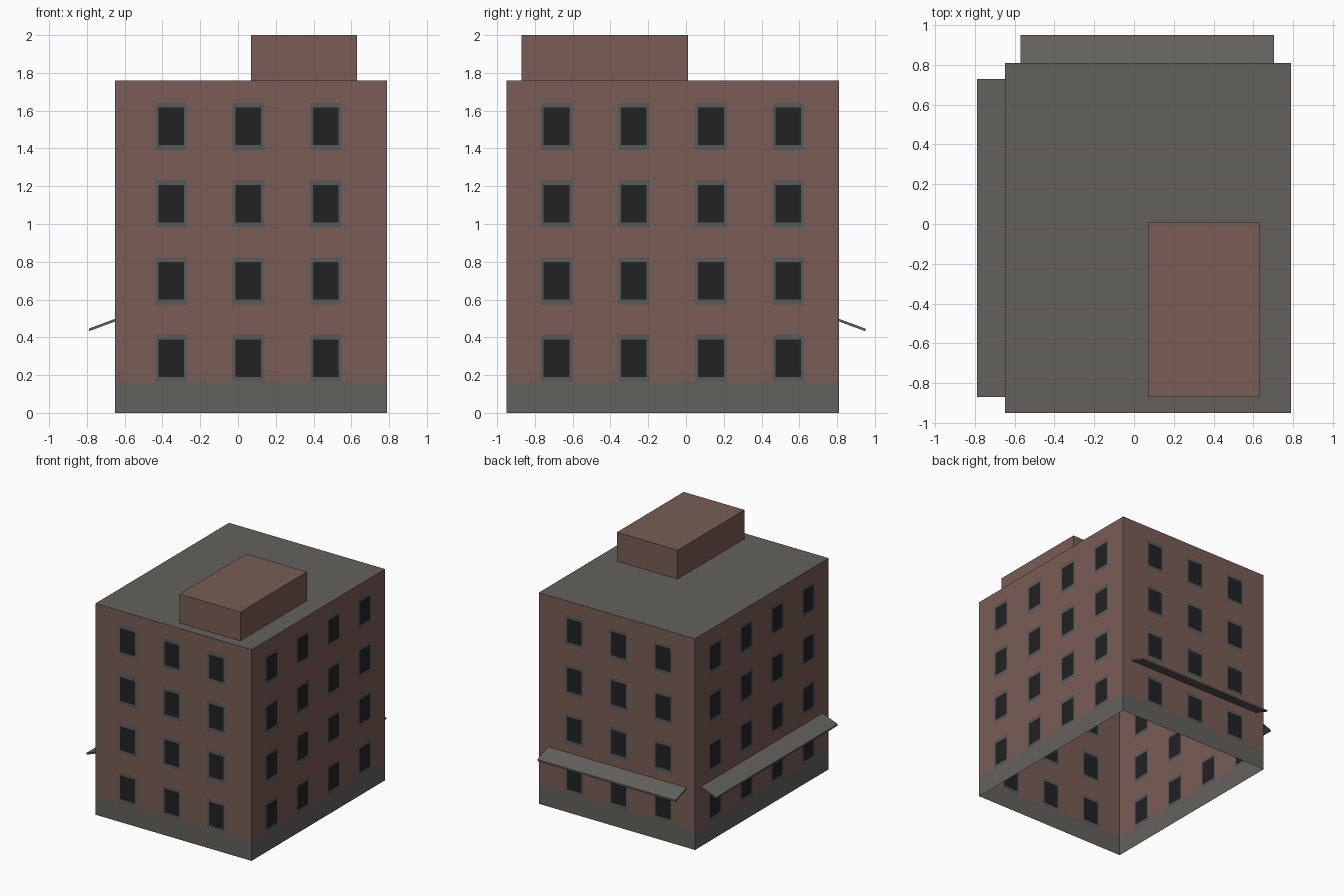
import bpy, bmesh
from mathutils import Vector

cube = bpy.data.objects.get("Cube")
if cube:
    bpy.data.objects.remove(cube, do_unlink=True)


def material(name, rgb):
    mat = bpy.data.materials.new(name)
    mat.use_nodes = True
    mat.diffuse_color = (*rgb, 1)
    bsdf = next(n for n in mat.node_tree.nodes if n.type == 'BSDF_PRINCIPLED')
    bsdf.inputs["Base Color"].default_value = (*rgb, 1)
    bsdf.inputs["Roughness"].default_value = 0.9
    return mat


BRICK = material("red brown brick", (0.190, 0.109, 0.089))
STONE = material("grey concrete", (0.126, 0.121, 0.108))
FRAME = material("window frame grey", (0.093, 0.107, 0.102))
GLASS = material("dark glass", (0.016, 0.016, 0.016))

# Main dimensions
X0, X1, Y0, Y1 = -0.65, 0.79, -0.95, 0.81
ROOF, BASE = 1.76, 0.165
PITCH, HALF_W, HALF_H = 0.409, 0.068, 0.099
TRIM_W, TRIM_H = 0.016, 0.025
ROWS = [0.29 + PITCH * i for i in range(4)]
FRONT_COLS = [0.055 + PITCH * (i - 1) for i in range(3)]
SIDE_COLS = [-0.072 + PITCH * (i - 1.5) for i in range(4)]


def finish(name, bm, mats):
    mesh = bpy.data.meshes.new(name)
    bm.to_mesh(mesh)
    bm.free()
    for mat in mats:
        mesh.materials.append(mat)
    obj = bpy.data.objects.new(name, mesh)
    bpy.context.collection.objects.link(obj)
    return obj


def breaks(lo, hi, centres, half, trim):
    cuts = [lo, hi]
    for c in centres:
        cuts += [c - half - trim, c - half, c + half, c + half + trim]
    return sorted(cuts)


def inside(v, centres, half):
    return any(abs(v - c) < half for c in centres)


def wall(name, lo, hi, cols, place, flip):
    """Facade sheet cut into cells, coloured by window, frame, base or brick."""
    bm = bmesh.new()
    us = breaks(lo, hi, cols, HALF_W, TRIM_W)
    zs = breaks(0, ROOF, ROWS, HALF_H, TRIM_H)
    grid = [[bm.verts.new(place(u, z)) for z in zs] for u in us]
    for i in range(len(us) - 1):
        for j in range(len(zs) - 1):
            quad = [grid[i][j], grid[i + 1][j], grid[i + 1][j + 1], grid[i][j + 1]]
            face = bm.faces.new(quad[::-1] if flip else quad)
            u, z = (us[i] + us[i + 1]) / 2, (zs[j] + zs[j + 1]) / 2
            if inside(u, cols, HALF_W) and inside(z, ROWS, HALF_H):
                face.material_index = 3
            elif inside(u, cols, HALF_W + TRIM_W) and inside(z, ROWS, HALF_H + TRIM_H):
                face.material_index = 2
            elif z < BASE:
                face.material_index = 1
    finish(name, bm, [BRICK, STONE, FRAME, GLASS])


def box(name, lo, hi, mat):
    bm = bmesh.new()
    bmesh.ops.create_cube(bm, size=1)
    lo, hi = Vector(lo), Vector(hi)
    for v in bm.verts:
        v.co = (lo + hi) / 2 + v.co * (hi - lo)
    return finish(name, bm, [mat])


def awning(name, profile, start, end, place):
    """Thin sloping slab swept along a wall."""
    bm = bmesh.new()
    a, b = [[bm.verts.new(place(out, along, z)) for out, z in profile] for along in (start, end)]
    bm.faces.new(a)
    bm.faces.new(b[::-1])
    for i in range(len(a)):
        k = (i + 1) % len(a)
        bm.faces.new([a[i], b[i], b[k], a[k]])
    bmesh.ops.recalc_face_normals(bm, faces=bm.faces)
    finish(name, bm, [STONE])


# Four facades, open underneath
wall("front_wall", X0, X1, FRONT_COLS, lambda u, z: (u, Y0, z), False)
wall("back_wall", X0, X1, FRONT_COLS, lambda u, z: (u, Y1, z), True)
wall("east_wall", Y0, Y1, SIDE_COLS, lambda u, z: (X1, u, z), False)
wall("west_wall", Y0, Y1, SIDE_COLS, lambda u, z: (X0, u, z), True)

# Flat roof sheet
bm = bmesh.new()
bm.faces.new([bm.verts.new((x, y, ROOF)) for x, y in ((X0, Y0), (X1, Y0), (X1, Y1), (X0, Y1))])
finish("roof", bm, [STONE])

# Rooftop stair house
box("roof_house", (0.07, -0.87, ROOF), (0.63, 0.01, 2.0), BRICK)

# Sloping awnings on the back and west walls
SLOPE = [(0, 0.498), (0.14, 0.446), (0.14, 0.432), (0, 0.484)]
awning("west_awning", SLOPE, -0.87, 0.73, lambda o, a, z: (X0 - o, a, z))
awning("back_awning", SLOPE, -0.57, 0.705, lambda o, a, z: (a, Y1 + o, z))
